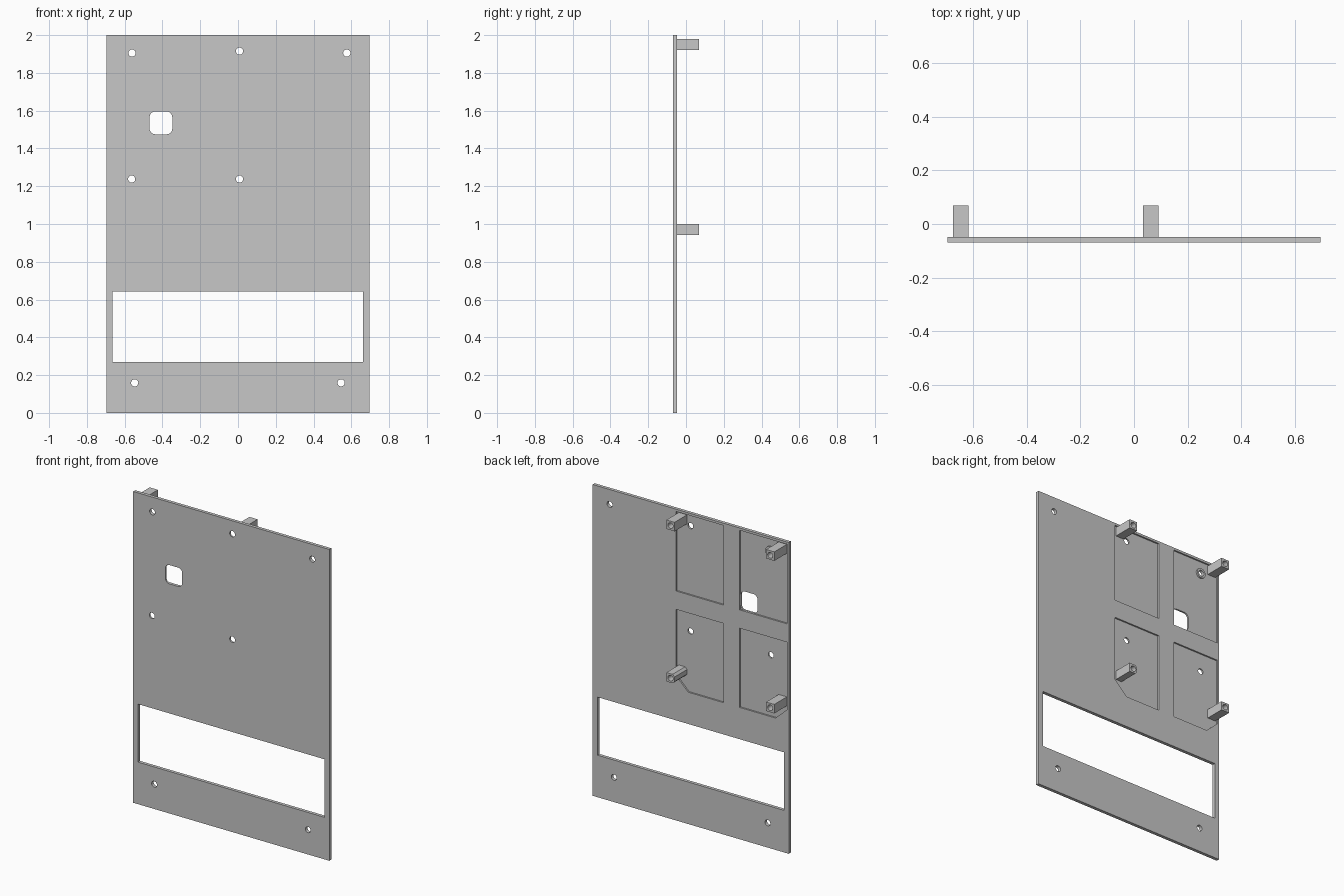
import bpy, bmesh
from math import cos, sin, pi

cube = bpy.data.objects.get("Cube")
if cube:
    bpy.data.objects.remove(cube, do_unlink=True)

grey = bpy.data.materials.new("panel grey")
grey.use_nodes = True
colour = (0.57, 0.57, 0.57, 1)
grey.diffuse_color = colour
grey.node_tree.nodes["Principled BSDF"].inputs["Base Color"].default_value = colour

FRONT, BACK, FLOOR, TIP = -0.069, -0.048, -0.058, 0.069


def circle(x, z, r, n=32):
    return [(x + r * cos(2 * pi * i / n), z + r * sin(2 * pi * i / n)) for i in range(n)]


def rect(x0, x1, z0, z1):
    return [(x0, z0), (x1, z0), (x1, z1), (x0, z1)]


def rounded(x0, x1, z0, z1, r, n=8):
    corners = [(x1 - r, z1 - r), (x0 + r, z1 - r), (x0 + r, z0 + r), (x1 - r, z0 + r)]
    return [(cx + r * cos(pi / 2 * (q + i / n)), cz + r * sin(pi / 2 * (q + i / n)))
            for q, (cx, cz) in enumerate(corners) for i in range(n + 1)]


def prisms(name, outlines, y0, y1):
    """One object holding each x-z outline extruded from y0 to y1."""
    bm = bmesh.new()
    for pts in outlines:
        a = [bm.verts.new((x, y0, z)) for x, z in pts]
        b = [bm.verts.new((x, y1, z)) for x, z in pts]
        bm.faces.new(a)
        bm.faces.new(b[::-1])
        for i in range(len(pts)):
            j = (i + 1) % len(pts)
            bm.faces.new((a[j], a[i], b[i], b[j]))
    bmesh.ops.recalc_face_normals(bm, faces=bm.faces)
    mesh = bpy.data.meshes.new(name)
    bm.to_mesh(mesh)
    bm.free()
    mesh.materials.append(grey)
    ob = bpy.data.objects.new(name, mesh)
    bpy.context.collection.objects.link(ob)
    return ob


def cut(target, outlines, y0, y1):
    cutter = prisms("cutter", outlines, y0, y1)
    cutter.hide_render = True
    mod = target.modifiers.new("cut", 'BOOLEAN')
    mod.operation, mod.solver, mod.object = 'DIFFERENCE', 'EXACT', cutter
    bpy.context.view_layer.objects.active = target
    bpy.ops.object.modifier_apply(modifier=mod.name)
    bpy.data.objects.remove(cutter, do_unlink=True)


# Flat panel
panel = prisms("panel", [rect(-0.697, 0.697, 0, 2)], FRONT, BACK)

# Four shallow pockets in the back, the lower two with a clipped corner
inner, outer = (-0.232, 0.105), (-0.684, -0.348)
pockets = [rect(*inner, 1.474, 1.985), rect(*outer, 1.474, 1.985),
           [(-0.232, 0.847), (0.018, 0.847), (0.105, 0.932), (0.105, 1.356), (-0.232, 1.356)],
           [(-0.348, 0.847), (-0.602, 0.847), (-0.684, 0.922), (-0.684, 1.356), (-0.348, 1.356)]]
cut(panel, pockets, FLOOR, 0.1)

# Raised ring around the upper outer screw hole
ring = prisms("hole_ring", [circle(-0.561, 1.905, 0.032)], FLOOR - 0.002, BACK)
cut(ring, [circle(-0.561, 1.905, 0.019)], -0.2, 0.2)

# Display window, rounded button opening and screw holes
holes = [(-0.561, 1.905), (0.008, 1.915), (0.576, 1.905), (-0.563, 1.238),
         (0.008, 1.238), (-0.547, 0.159), (0.546, 0.159)]
openings = [circle(x, z, 0.019) for x, z in holes]
openings += [rect(-0.664, 0.663, 0.27, 0.643), rounded(-0.468, -0.348, 1.475, 1.596, 0.03)]
cut(panel, openings, -0.2, 0.2)

# Mounting posts with a blind screw hole in each end
for side, x in (("right", -0.647), ("left", 0.062)):
    for level, z in (("upper", 1.95), ("lower", 0.97)):
        h, c = 0.029, 0.014
        outline = rect(x - h, x + h, z - h, z + h)
        if side == "left" and level == "lower":
            # The corners facing the pocket are clipped
            outline = [(x + a, z + b) for a, b in (
                (c - h, -h), (h, -h), (h, h), (c - h, h), (-h, h - c), (-h, c - h))]
        post = prisms(f"{level}_{side}_post", [outline], FLOOR - 0.002, TIP)
        cut(post, [circle(x, z, 0.018)], TIP - 0.08, 0.2)

# Smooth hole walls, sharp edges elsewhere
for ob in bpy.context.collection.objects:
    if ob.type == 'MESH' and grey.name in ob.data.materials:
        bpy.ops.object.select_all(action='DESELECT')
        ob.select_set(True)
        bpy.context.view_layer.objects.active = ob
        bpy.ops.object.shade_smooth_by_angle(angle=pi / 6)
